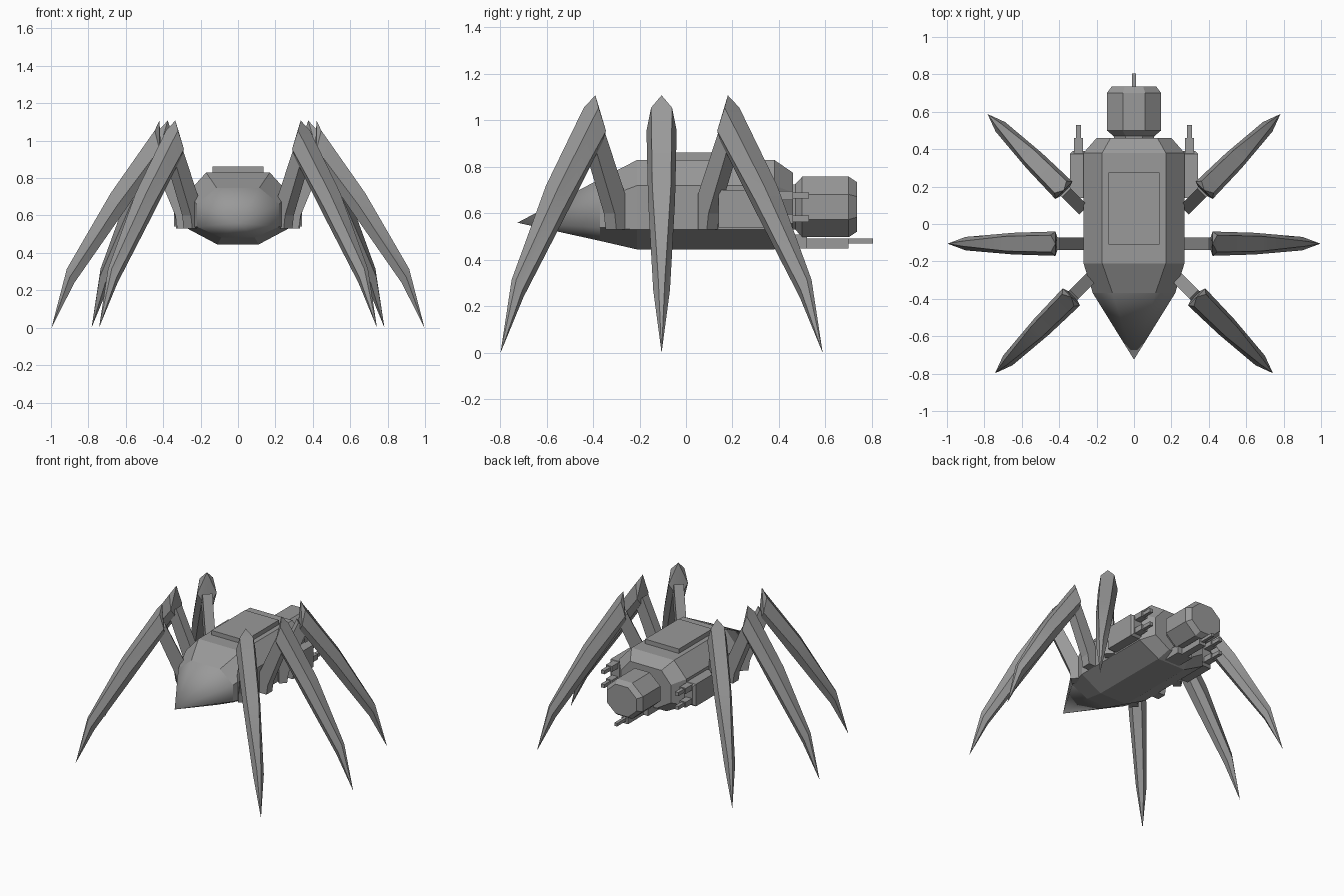
import bpy
import math
from mathutils import Matrix, Vector

cube = bpy.data.objects.get("Cube")
if cube:
    bpy.data.objects.remove(cube)

GREY = bpy.data.materials.new("plain_grey")
GREY.use_nodes = True
colour = (0.32, 0.32, 0.32, 1)
GREY.diffuse_color = colour
GREY.node_tree.nodes["Principled BSDF"].inputs["Base Color"].default_value = colour


def add_mesh(name, verts, faces, smooth=None):
    mesh = bpy.data.meshes.new(name)
    mesh.from_pydata([tuple(v) for v in verts], [], faces)
    mesh.materials.append(GREY)
    obj = bpy.data.objects.new(name, mesh)
    bpy.context.collection.objects.link(obj)
    bpy.ops.object.select_all(action='DESELECT')
    bpy.context.view_layer.objects.active = obj
    obj.select_set(True)
    bpy.ops.object.mode_set(mode='EDIT')
    bpy.ops.mesh.select_all(action='SELECT')
    bpy.ops.mesh.normals_make_consistent(inside=False)
    bpy.ops.object.mode_set(mode='OBJECT')
    if smooth:
        bpy.ops.object.shade_smooth_by_angle(angle=math.radians(smooth))
    return obj


def loft(name, rings, smooth=None, start=None, tip=None):
    """Skin equal rings; close each end with a point if given, else a cap."""
    n = len(rings[0])
    verts = [v for ring in rings for v in ring]
    faces = []
    for r in range(len(rings) - 1):
        for i in range(n):
            j = (i + 1) % n
            faces.append((r * n + i, r * n + j, (r + 1) * n + j, (r + 1) * n + i))
    for base, point in ((0, start), ((len(rings) - 1) * n, tip)):
        if point is None:
            faces.append([base + i for i in range(n)])
        else:
            verts.append(point)
            faces += [(base + i, base + (i + 1) % n, len(verts) - 1) for i in range(n)]
    return add_mesh(name, verts, faces, smooth)


def octagon(y, top, side, bottom, z_top, z_up, z_low, z_bottom):
    half = [(top, z_top), (side, z_up), (side, z_low), (bottom, z_bottom)]
    return [(x, y, z) for x, z in half] + [(-x, y, z) for x, z in reversed(half)]


def box(name, x0, x1, y0, y1, z0, z1, inset=0):
    """Box along y whose back end is narrowed by inset."""
    rings = []
    for y, d in ((y0, 0), (y1 - inset, 0), (y1, inset))[:3 if inset else 2]:
        rings.append([(x0 + d, y, z0 + d), (x1 - d, y, z0 + d),
                      (x1 - d, y, z1 - d), (x0 + d, y, z1 - d)])
    if not inset:
        rings[-1] = [(x, y1, z) for x, _, z in rings[0]]
    return loft(name, rings)


# Faceted hull, chamfered at the back, and its smooth pointed nose
nose_ring = octagon(-0.37, 0.115, 0.22, 0.09, 0.748, 0.66, 0.54, 0.482)
loft("hull", [
    nose_ring,
    octagon(-0.21, 0.17, 0.27, 0.11, 0.83, 0.72, 0.53, 0.445),
    octagon(0.38, 0.17, 0.27, 0.11, 0.83, 0.72, 0.53, 0.445),
    octagon(0.46, 0.125, 0.2, 0.085, 0.775, 0.69, 0.56, 0.49),
])
loft("nose", [nose_ring], smooth=65, tip=(0, -0.725, 0.56))
box("top_hatch", -0.135, 0.135, -0.11, 0.275, 0.82, 0.862)

# Octagonal tail block
loft("tail_block", [
    octagon(y, 0.06 * s, 0.145 * s, 0.06 * s, 0.628 + 0.13 * s,
            0.628 + 0.054 * s, 0.628 - 0.054 * s, 0.628 - 0.13 * s)
    for y, s in ((0.44, 0.72), (0.47, 0.75), (0.5, 1), (0.7, 1), (0.735, 0.82))
])

# Gun under the tail
box("lower_gun_mount", -0.06, 0.06, 0.36, 0.52, 0.45, 0.51)
box("lower_gun_body", -0.025, 0.025, 0.48, 0.7, 0.45, 0.492)
box("lower_gun_barrel", -0.011, 0.011, 0.68, 0.805, 0.47, 0.492)

# Side pods with two barrels each
for name, s in (("left", 1), ("right", -1)):
    x0, x1 = sorted((s * 0.24, s * 0.342))
    box(name + "_pod", x0, x1, 0.14, 0.39, 0.54, 0.7, 0.015)
    for level, z in (("upper", 0.677), ("lower", 0.577)):
        x0, x1 = sorted((s * 0.283, s * 0.309))
        box(f"{name}_{level}_barrel", x0, x1, 0.36, 0.53, z - 0.013, z + 0.013)
        x0, x1 = sorted((s * 0.272, s * 0.32))
        box(f"{name}_{level}_barrel_sleeve", x0, x1, 0.36, 0.46, z - 0.02, z + 0.02)


# Legs: each is drawn in its own plane, with the knee peak at u = 0
def leg_ring(*rails):
    """Six-sided ring from (u, half width, z) of outer, side and inner rails."""
    return ([Vector((u, w, z)) for u, w, z in rails]
            + [Vector((u, -w, z)) for u, w, z in reversed(rails)])


SHIN = [
    leg_ring((0.025, 0.045, 1.055), (0.0, 0.065, 0.955), (-0.01, 0.035, 0.91)),
    leg_ring((0.26, 0.04, 0.72), (0.225, 0.058, 0.655), (0.19, 0.03, 0.62)),
    leg_ring((0.495, 0.014, 0.315), (0.48, 0.036, 0.27), (0.455, 0.018, 0.24)),
]
THIGH = [(-0.15, 0.53), (-0.15, 0.68), (-0.02, 0.96), (0.04, 0.9), (-0.085, 0.6), (-0.095, 0.53)]

for name, x, y, angle in (("front", 0.335, -0.39, -45),
                          ("middle", 0.42, -0.105, 0),
                          ("rear", 0.375, 0.18, 45)):
    for side, s in (("left", 1), ("right", -1)):
        place = (Matrix.Diagonal((s, 1, 1, 1)) @ Matrix.Translation((x, y, 0))
                 @ Matrix.Rotation(math.radians(angle), 4, 'Z'))
        loft(f"{side}_{name}_shin", [[place @ v for v in ring] for ring in SHIN], smooth=30,
             start=place @ Vector((0, 0, 1.108)), tip=place @ Vector((0.577, 0, 0.0)))
        loft(f"{side}_{name}_thigh",
             [[place @ Vector((u, w, z)) for u, z in THIGH] for w in (-0.033, 0.033)])
